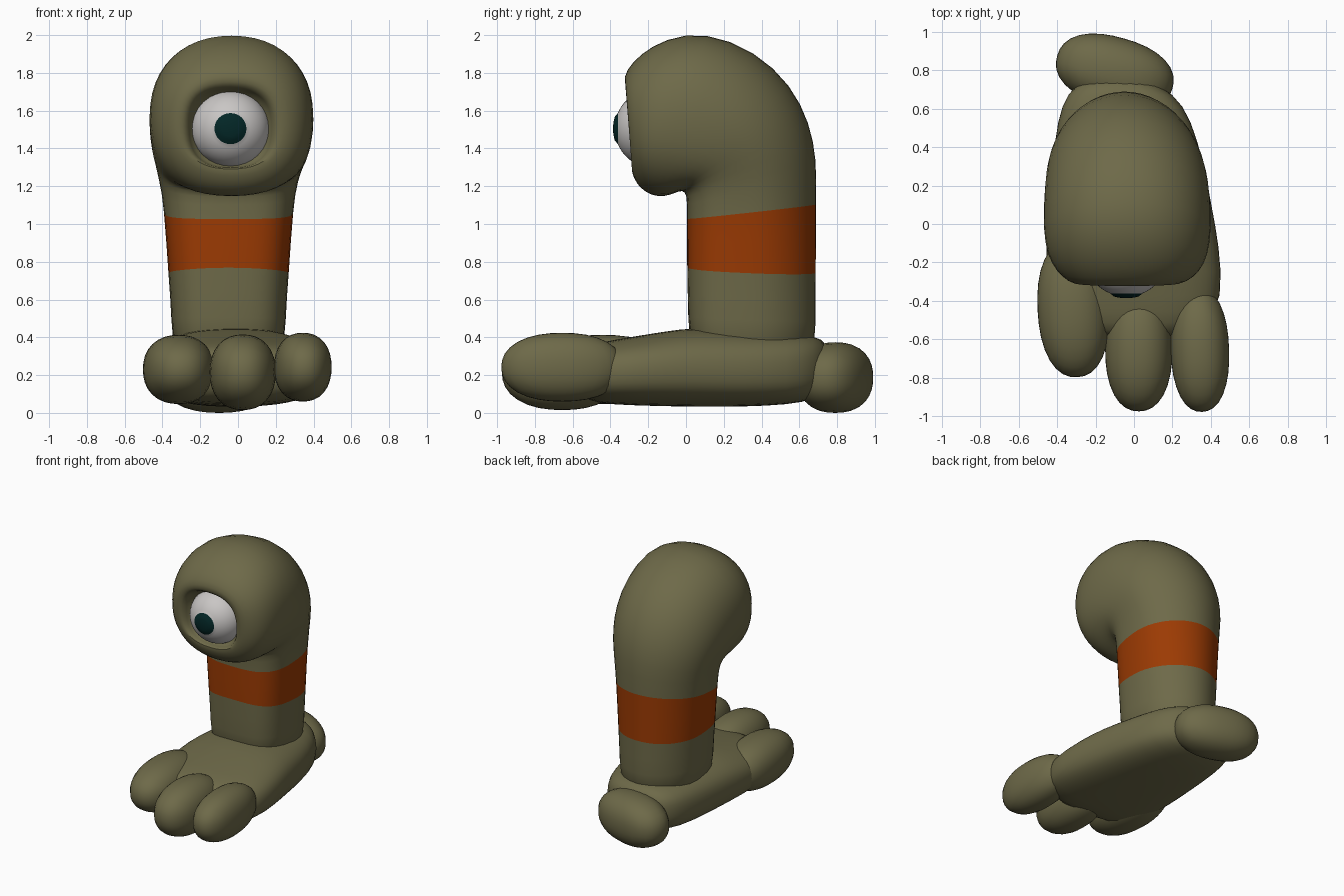
import bpy, bmesh, math
from mathutils import Vector, Matrix

if "Cube" in bpy.data.objects:
    bpy.data.objects.remove(bpy.data.objects["Cube"])


def material(name, rgb):
    m = bpy.data.materials.new(name)
    m.diffuse_color = (*rgb, 1)
    m.use_nodes = True
    m.node_tree.nodes["Principled BSDF"].inputs["Base Color"].default_value = m.diffuse_color
    return m


OLIVE = material("olive skin", (0.155, 0.143, 0.066))
ORANGE = material("orange band", (0.33, 0.043, 0.001))
WHITE = material("eye white", (0.585, 0.565, 0.555))
TEAL = material("dark teal", (0.001, 0.020, 0.020))


def finish(bm, name, mats, subsurf=0, angle=60):
    bmesh.ops.recalc_face_normals(bm, faces=bm.faces)
    mesh = bpy.data.meshes.new(name)
    bm.to_mesh(mesh)
    bm.free()
    for m in mats:
        mesh.materials.append(m)
    ob = bpy.data.objects.new(name, mesh)
    bpy.context.collection.objects.link(ob)
    if subsurf:
        ob.modifiers.new("smooth", 'SUBSURF').levels = subsurf
        ob.modifiers["smooth"].render_levels = subsurf
    bpy.ops.object.select_all(action='DESELECT')
    ob.select_set(True)
    bpy.context.view_layer.objects.active = ob
    bpy.ops.object.shade_smooth_by_angle(angle=math.radians(angle))
    return ob


def spow(v, p):
    return math.copysign(abs(v) ** p, v)


def loft(name, rings, mats, band=None, sag=0, seg=24):
    """Rounded rings: centre x, half width, inner y z, outer y z, inner and outer squareness."""
    bm = bmesh.new()
    loops = []
    for i, (cx, hw, yi, zi, yo, zo, ni, no) in enumerate(rings):
        mid = Vector((cx, (yi + yo) / 2, (zi + zo) / 2))
        half = Vector((0, (yo - yi) / 2, (zo - zi) / 2))
        loop = []
        for k in range(seg):
            a = 2 * math.pi * k / seg
            n = no if k <= seg // 2 else ni
            p = mid + Vector((hw * spow(math.cos(a), 2 / n), 0, 0)) + half * spow(math.sin(a), 2 / n)
            if i == band:  # lower edge of the band droops at the sides
                p.z -= sag * abs(math.cos(a))
            loop.append(bm.verts.new(p))
        loops.append(loop)
    for i in range(len(loops) - 1):
        for k in range(seg):
            j = (k + 1) % seg
            f = bm.faces.new((loops[i][k], loops[i][j], loops[i + 1][j], loops[i + 1][k]))
            f.material_index = 1 if i == band else 0
    bm.faces.new(loops[0])
    bm.faces.new(loops[-1])
    return finish(bm, name, mats, 1)


def blob(name, centre, radii, yaw=0, pitch=0, n=2.25):
    """Rounded lozenge for a toe."""
    bm = bmesh.new()
    bmesh.ops.create_cube(bm, size=2)
    bmesh.ops.subdivide_edges(bm, edges=bm.edges[:], cuts=7, use_grid_fill=True)
    rot = Matrix.Rotation(math.radians(yaw), 3, 'Z') @ Matrix.Rotation(math.radians(pitch), 3, 'X')
    for v in bm.verts:
        t = Vector([math.tan(c * math.pi / 4) for c in v.co])
        t /= sum(abs(c) ** n for c in t) ** (1 / n)
        v.co = Vector(centre) + rot @ Vector([t[i] * radii[i] for i in range(3)])
    return finish(bm, name, [OLIVE])


# Leg bending forward into the head, ending in the eye socket
loft("leg_and_head", [
    (-0.05, 0.300, 0.015, 0.20, 0.690, 0.20, 3.1, 1.95),
    (-0.05, 0.303, 0.010, 0.52, 0.690, 0.50, 3.1, 1.95),
    (-0.05, 0.320, 0.003, 0.760, 0.690, 0.70, 3.1, 1.95),
    (-0.05, 0.345, 0.003, 1.062, 0.693, 1.145, 3.1, 1.95),
    (-0.05, 0.372, 0.003, 1.155, 0.695, 1.34, 2.9, 1.95),
    (-0.045, 0.400, -0.020, 1.180, 0.660, 1.535, 2.7, 1.95),
    (-0.04, 0.424, -0.065, 1.160, 0.560, 1.74, 2.5, 2.0),
    (-0.035, 0.437, -0.115, 1.143, 0.370, 1.92, 2.4, 2.1),
    (-0.035, 0.441, -0.165, 1.143, 0.100, 2.025, 2.35, 2.2),
    (-0.033, 0.422, -0.215, 1.165, -0.110, 1.985, 2.3, 2.2),
    (-0.030, 0.375, -0.258, 1.205, -0.240, 1.905, 2.3, 2.25),
    (-0.033, 0.312, -0.282, 1.255, -0.320, 1.815, 2.3, 2.3),
    (-0.04, 0.255, -0.290, 1.295, -0.330, 1.750, 2.5, 2.5),
    (-0.04, 0.216, -0.270, 1.298, -0.295, 1.712, 2.6, 2.6),
    (-0.04, 0.204, -0.180, 1.300, -0.180, 1.704, 2.6, 2.6),
], [OLIVE, ORANGE], band=2, sag=0.025)

# Foot
loft("foot", [
    (0.03, 0.22, -0.60, 0.12, -0.60, 0.31, 2.6, 2.6),
    (0.00, 0.37, -0.52, 0.06, -0.52, 0.36, 2.8, 2.6),
    (0.01, 0.460, -0.40, 0.042, -0.40, 0.385, 2.8, 2.6),
    (-0.01, 0.455, -0.10, 0.033, -0.10, 0.435, 2.8, 2.5),
    (-0.02, 0.430, 0.10, 0.031, 0.05, 0.455, 2.8, 2.5),
    (-0.03, 0.400, 0.30, 0.031, 0.30, 0.435, 2.8, 2.6),
    (-0.05, 0.350, 0.55, 0.042, 0.55, 0.42, 2.8, 2.8),
    (-0.07, 0.280, 0.68, 0.07, 0.68, 0.41, 2.8, 2.8),
    (-0.10, 0.16, 0.765, 0.13, 0.76, 0.37, 2.5, 2.5),
], [OLIVE])

# Toes and heel
blob("toe_left", (-0.315, -0.44, 0.23), (0.187, 0.358, 0.183), yaw=3)
blob("toe_middle", (0.025, -0.655, 0.215), (0.175, 0.32, 0.20))
blob("toe_right", (0.343, -0.655, 0.242), (0.152, 0.323, 0.182), yaw=2)
blob("heel", (-0.10, 0.79, 0.187), (0.312, 0.182, 0.187), yaw=-16, n=2.3)

# Eyeball facing forward, pupil is the slightly raised cap at its pole
bm = bmesh.new()
bmesh.ops.create_uvsphere(bm, u_segments=32, v_segments=30, radius=1)
for f in bm.faces:
    f.material_index = 1 if f.calc_center_median().z > math.cos(math.radians(24)) else 0
for v in bm.verts:
    if v.co.z > math.cos(math.radians(22)):
        v.co.z += 0.05
bmesh.ops.transform(bm, verts=bm.verts, matrix=Matrix.Translation((-0.04, -0.19, 1.505))
                    @ Matrix.Diagonal((0.208, 0.187, 0.202, 1)) @ Matrix.Rotation(math.pi / 2, 4, 'X'))
finish(bm, "eyeball", [WHITE, TEAL])
